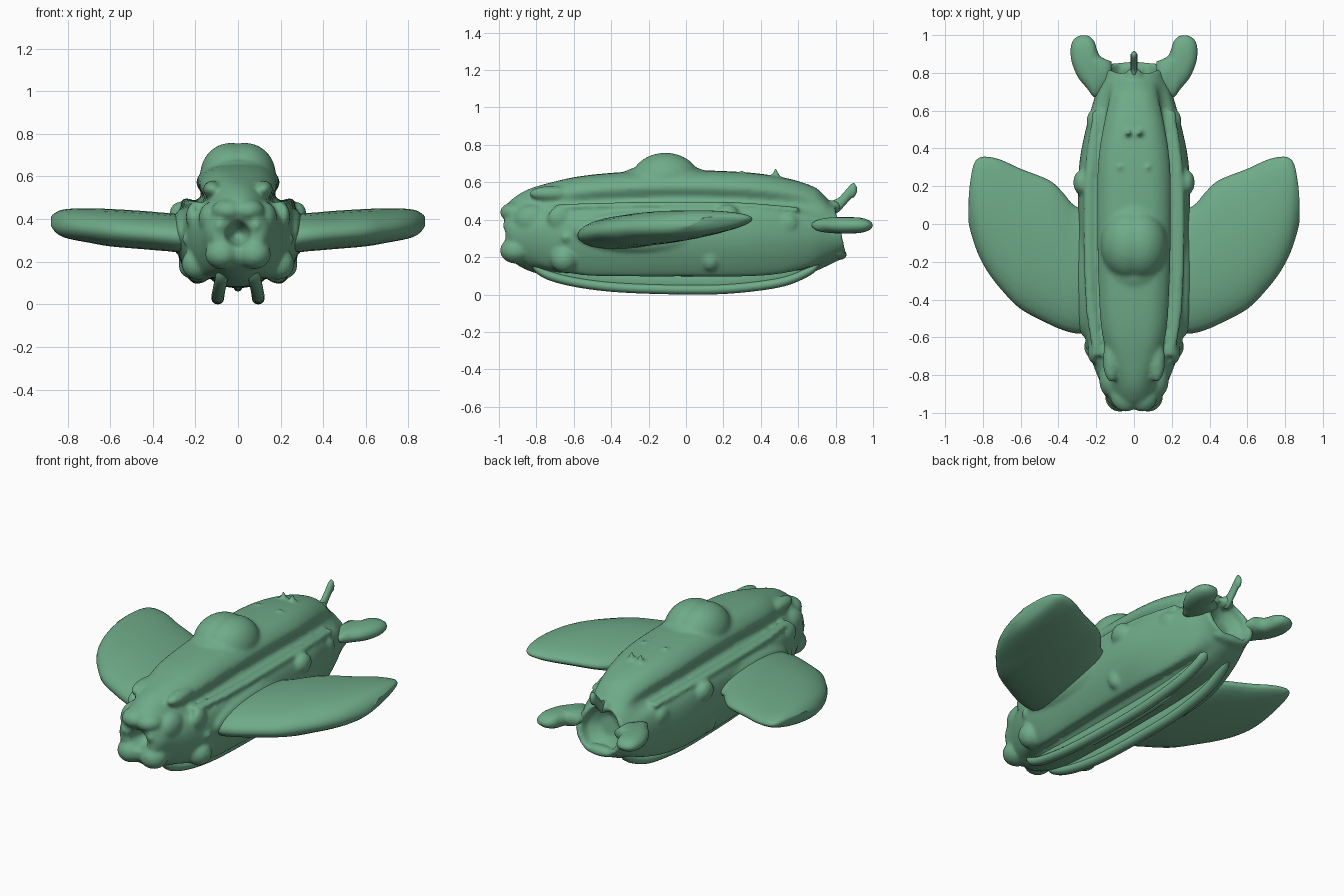
import bpy, bmesh
from math import sin, cos, pi
from mathutils import Vector, Matrix

cube = bpy.data.objects.get("Cube")
if cube:
    bpy.data.objects.remove(cube)

green = bpy.data.materials.new("sea green")
green.use_nodes = True
COLOUR = (0.16, 0.41, 0.25, 1)
green.diffuse_color = COLOUR
green.node_tree.nodes["Principled BSDF"].inputs["Base Color"].default_value = COLOUR


def spline(points, steps):
    """Catmull-Rom samples through a list of tuples."""
    pts = [Vector(p) for p in points]
    out = []
    for i in range(len(pts) - 1):
        a, b, c, d = pts[max(i - 1, 0)], pts[i], pts[i + 1], pts[min(i + 2, len(pts) - 1)]
        for k in range(steps):
            t = k / steps
            out.append(b + t / 2 * (c - a + t * (2 * a - 5 * b + 4 * c - d
                                                 + t * (3 * (b - c) + d - a))))
    return out + [pts[-1]]


def loft(bm, rings):
    """Closed skin through rings of equal length."""
    rows = [[bm.verts.new(p) for p in ring] for ring in rings]
    n = len(rows[0])
    for a, b in zip(rows, rows[1:]):
        for i in range(n):
            bm.faces.new((a[i], a[(i + 1) % n], b[(i + 1) % n], b[i]))
    bm.faces.new(rows[0])
    bm.faces.new(rows[-1])


def ball(bm, centre, size):
    bmesh.ops.create_uvsphere(bm, u_segments=24, v_segments=16, radius=1,
                              matrix=Matrix.Translation(centre) @ Matrix.Diagonal((*size, 1)))


def balls(bm, centre, size):
    for s in (-1, 1):
        ball(bm, (s * centre[0], centre[1], centre[2]), size)


def finish(name, bm, voxel=None, smooth=0):
    bmesh.ops.recalc_face_normals(bm, faces=bm.faces[:])
    mesh = bpy.data.meshes.new(name)
    bm.to_mesh(mesh)
    bm.free()
    ob = bpy.data.objects.new(name, mesh)
    bpy.context.collection.objects.link(ob)
    mesh.materials.append(green)
    mesh.shade_smooth()
    if voxel:
        # Fuse overlapping lumps into one soft skin
        rem = ob.modifiers.new("fuse", "REMESH")
        rem.mode, rem.voxel_size, rem.use_smooth_shade = "VOXEL", voxel, True
        sm = ob.modifiers.new("soften", "SMOOTH")
        sm.factor, sm.iterations = 0.5, smooth


# Hull: half section with a shoulder groove and belly channels
SECTION = [(0, .66), (.1, .652), (.16, .62), (.19, .57), (.165, .515), (.19, .485),
           (.25, .465), (.28, .4), (.285, .3), (.26, .2), (.21, .105), (.17, .1),
           (.13, .125), (.09, .09), (0, .075)]
half = spline(SECTION, 3)

# Hull stations: y, half width, bottom, top, strength of the grooves
STATIONS = [(-.965, .115, .22, .47, 0), (-.93, .145, .18, .51, 0), (-.85, .175, .13, .56, .1),
            (-.72, .225, .095, .6, .5), (-.55, .265, .08, .635, .95), (-.3, .285, .075, .657, 1),
            (0, .295, .075, .665, 1), (.3, .29, .075, .655, 1), (.5, .255, .085, .63, .9),
            (.65, .215, .11, .59, .6), (.75, .185, .15, .54, .2), (.81, .17, .18, .5, 0),
            (.86, .165, .2, .48, 0)]


def hull_ring(y, w, low, high, groove):
    right = []
    for i, p in enumerate(half):
        a = pi * i / (len(half) - 1)
        rise = cos(a)
        egg = sin(a) * (1 - .18 * max(rise, 0))
        x = w * (groove * p.x / .285 + (1 - groove) * egg)
        f = groove * (p.y - .075) / .585 + (1 - groove) * (rise + 1) / 2
        # The rear opening leans forward at its top
        lean = .4 * max(0, y - .7) * f
        right.append(Vector((x, y - lean, low + f * (high - low))))
    return right + [Vector((-p.x, p.y, p.z)) for p in right[-2:0:-1]]


def round_ring(y, r, z):
    return hull_ring(y, r, z - r, z + r, 0)


bm = bmesh.new()
rings = [hull_ring(*s) for s in spline(STATIONS, 5)]
mouth = [round_ring(-.85, .02, .33), round_ring(-.9, .045, .33), round_ring(-.965, .065, .33)]
tail_bowl = [round_ring(.86, .13, .34), round_ring(.79, .12, .335), round_ring(.74, .06, .33)]
loft(bm, mouth + rings + tail_bowl)

# Lumps fused with the hull: lips, snout, cheeks, eyes and side pods
balls(bm, (.075, -.91, .235), (.08, .085, .07))
balls(bm, (.045, -.91, .44), (.08, .085, .055))
balls(bm, (.085, -.9, .37), (.04, .08, .06))
balls(bm, (.125, -.82, .4), (.06, .1, .08))
balls(bm, (.12, -.72, .54), (.045, .12, .04))
balls(bm, (.19, -.65, .19), (.075, .075, .075))
balls(bm, (.24, -.64, .305), (.024, .026, .026))
balls(bm, (.215, -.68, .41), (.03, .06, .06))
balls(bm, (.28, .22, .42), (.042, .065, .06))
balls(bm, (.235, .13, .19), (.045, .05, .065))
balls(bm, (.222, .54, .38), (.03, .06, .05))

# Wing root fairings
balls(bm, (.265, -.24, .335), (.05, .36, .11))

# Observation dome on a soft collar
balls(bm, (.033, -.11, .61), (.145, .185, .148))
ball(bm, (0, -.11, .6), (.18, .27, .1))

# Shoulder rails beside the top groove
for s in (-1, 1):
    rail = spline([(.19, -.7, .465), (.23, -.4, .475), (.24, 0, .48), (.23, .3, .475),
                   (.19, .6, .45)], 6)
    loft(bm, [[Vector((s * (p.x + .03 * cos(k * pi / 4)), p.y, p.z + .018 * sin(k * pi / 4)))
               for k in range(8)] for p in rail])

# Tail skirt and the root of the tail horn
ball(bm, (0, .82, .215), (.11, .04, .03))
ball(bm, (0, .78, .47), (.045, .05, .035))

# Small spikes on the back
for x, y, z, h in ((.03, .48, .64, .08), (.075, .3, .645, .04)):
    for s in (-1, 1):
        bmesh.ops.create_cone(bm, cap_ends=True, segments=12, radius1=.032, radius2=.006, depth=h,
                              matrix=Matrix.Translation((s * x, y, z)))
finish("hull", bm, voxel=.0105, smooth=8)


# Wings: teardrop sections (x, front edge, rear edge, mid height, half thickness)
WING = [(.2, -.57, .06, .335, .088), (.28, -.58, .08, .338, .09), (.33, -.575, .11, .343, .09),
        (.38, -.56, .17, .347, .09), (.45, -.53, .232, .353, .09), (.6, -.45, .292, .364, .088),
        (.7, -.35, .338, .374, .08), (.77, -.26, .355, .38, .073), (.82, -.17, .35, .384, .063),
        (.85, -.09, .31, .387, .048), (.87, -.02, .2, .39, .025), (.877, .02, .1, .39, .005)]


def wing_ring(s, x, front, rear, z, thick):
    ring = []
    for k in range(28):
        a = 2 * pi * k / 28
        t = (1 - cos(a)) / 2
        y = front + t * (rear - front)
        taper = 1.15 - .4 * t
        ring.append(Vector((s * x, y, z + .045 * (t - .5) + thick * sin(a) * taper)))
    return ring


# Tail fins: rounded flippers
FIN = [(.12, .74), (.2, .67), (.25, .72), (.298, .78), (.33, .86), (.335, .93), (.32, .975),
       (.285, .997), (.24, .995), (.21, .965), (.195, .92), (.175, .885), (.12, .86)]
outline = spline(FIN, 4)


def fin_layer(s, a):
    mid = Vector((.24, .86))
    scale = .12 + .88 * cos(a) ** .8
    return [Vector((s * q.x, q.y, .37 + .044 * sin(a)))
            for q in (mid + (p - mid) * scale for p in outline)]


def tube(name, path, rx, rz, steps=6):
    """Rounded bar along y with the given half width and half height."""
    bm = bmesh.new()
    pts = spline(path, steps)
    rings = []
    for i, p in enumerate(pts):
        e = max(.15, min(1, (i + 1) / 4, (len(pts) - i) / 4))
        rings.append([p + Vector((rx * e * cos(k * pi / 6), 0, rz * e * sin(k * pi / 6)))
                      for k in range(12)])
    loft(bm, rings)
    finish(name, bm)


for side, s in (("left", 1), ("right", -1)):
    bm = bmesh.new()
    loft(bm, [wing_ring(s, *st) for st in spline(WING, 4)])
    finish(side + "_wing", bm)

    bm = bmesh.new()
    loft(bm, [fin_layer(s, pi * (k / 10 - .5)) for k in range(11)])
    finish(side + "_tail_fin", bm)

    # Landing runner: rounded foot with a thinner web up to the belly
    foot = [(s * .07, -.83, .16), (s * .08, -.74, .105), (s * .09, -.58, .064),
            (s * .095, -.35, .037), (s * .095, 0, .026), (s * .095, .25, .032),
            (s * .09, .5, .064), (s * .08, .64, .115), (s * .07, .72, .17)]
    tube(side + "_runner", foot, .03, .026)
    tube(side + "_runner_web", [(x * .9, y, z + .045) for x, y, z in foot], .02, .055)

# Belly ridge
tube("belly_ridge", [(0, -.6, .1), (0, 0, .08), (0, .55, .11)], .02, .02)

# Tail horn
tube("tail_horn", [(0, .76, .46), (0, .81, .475), (0, .85, .515), (0, .885, .553),
                   (0, .915, .56)], .018, .038, 5)
